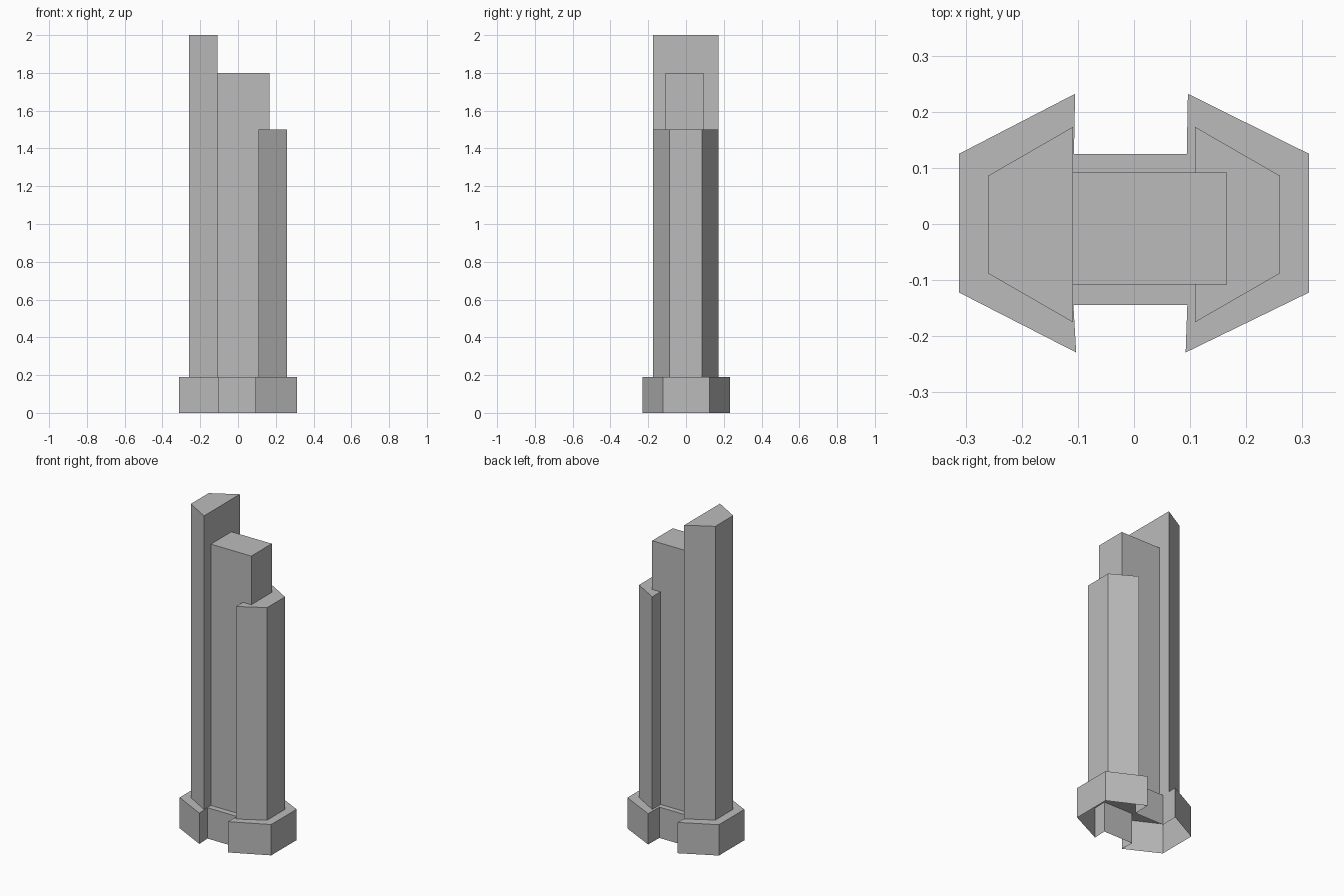
import bpy
import bmesh

cube = bpy.data.objects.get("Cube")
if cube:
    bpy.data.objects.remove(cube, do_unlink=True)

# Single plain grey
grey = bpy.data.materials.new("plain grey")
grey.use_nodes = True
colour = (0.5, 0.5, 0.5, 1)
grey.diffuse_color = colour
grey.node_tree.nodes["Principled BSDF"].inputs["Base Color"].default_value = colour


def prism(name, outline, bottom, top):
    """Upright walls and a flat roof over a counter-clockwise outline, open below."""
    bm = bmesh.new()
    low = [bm.verts.new((x, y, bottom)) for x, y in outline]
    high = [bm.verts.new((x, y, top)) for x, y in outline]
    count = len(outline)
    for i in range(count):
        j = (i + 1) % count
        bm.faces.new((low[i], low[j], high[j], high[i]))
    bm.faces.new(high)
    mesh = bpy.data.meshes.new(name)
    bm.to_mesh(mesh)
    bm.free()
    mesh.materials.append(grey)
    obj = bpy.data.objects.new(name, mesh)
    bpy.context.collection.objects.link(obj)
    return obj


base_top = 0.19

# Hollow base with a notch at the front and the back
prism("base", [(-0.105, 0.232), (-0.312, 0.125), (-0.312, -0.122), (-0.103, -0.229),
               (-0.108, -0.144), (0.095, -0.144), (0.092, -0.229), (0.312, -0.122),
               (0.312, 0.125), (0.096, 0.232), (0.094, 0.125), (-0.107, 0.125)],
      0, base_top)

# Tapered side towers, the lower one turned the other way
wing = [(-0.109, 0.173), (-0.26, 0.086), (-0.26, -0.088), (-0.109, -0.175)]
prism("tall_tower", wing, base_top, 2.0)
prism("short_tower", [(-x, y) for x, y in reversed(wing)], base_top, 1.5)

# Rectangular core between them
prism("core_tower", [(-0.11, 0.092), (-0.11, -0.108), (0.166, -0.108), (0.166, 0.092)],
      base_top, 1.8)
